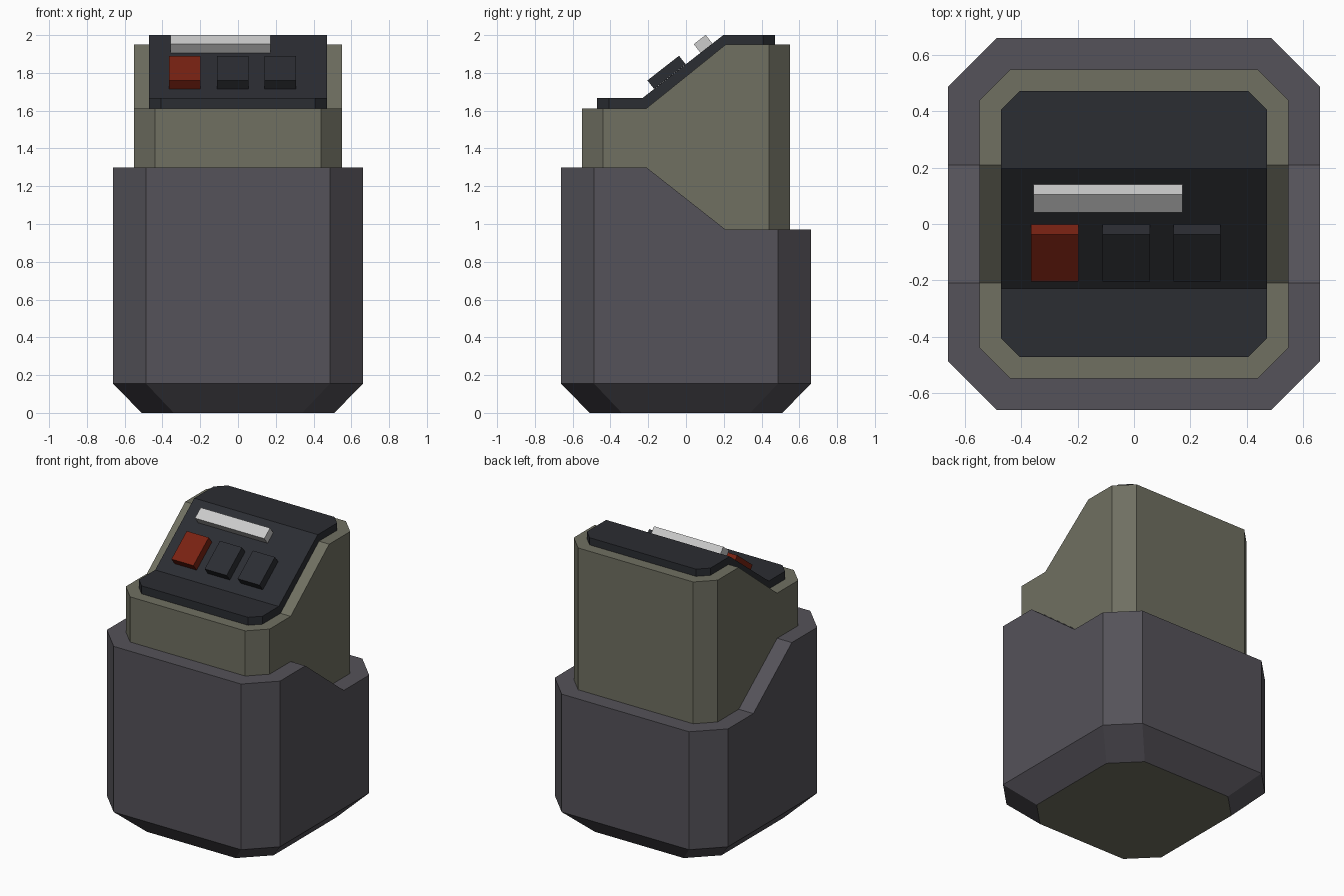
import bpy
import math

if "Cube" in bpy.data.objects:
    bpy.data.objects.remove(bpy.data.objects["Cube"])


def material(name, rgb):
    m = bpy.data.materials.new(name)
    m.diffuse_color = (*rgb, 1)
    m.use_nodes = True
    m.node_tree.nodes["Principled BSDF"].inputs["Base Color"].default_value = m.diffuse_color
    return m


SHELL = material("slate", (0.09, 0.085, 0.1))
OLIVE = material("olive", (0.16, 0.16, 0.12))
DARK = material("charcoal", (0.024, 0.026, 0.032))
RED = material("red", (0.19, 0.016, 0.006))


def ring(half, flat, z_front, z_back, a=-0.21, b=0.21):
    """Chamfered square with a height step ramping between y=a and y=b."""
    h, f, p, q = half, flat, z_front, z_back
    return [(-f, -h, p), (f, -h, p), (h, -f, p), (h, a, p), (h, b, q), (h, f, q),
            (f, h, q), (-f, h, q), (-h, f, q), (-h, b, q), (-h, a, p), (-h, -f, p)]


def loft(name, rings, mats, top=False, bottom=False):
    n = 12
    verts = [v for r in rings for v in r]
    faces = [(k * n + i, k * n + (i + 1) % n, (k + 1) * n + (i + 1) % n, (k + 1) * n + i)
             for k in range(len(rings) - 1) for i in range(n)]
    if top:
        o = (len(rings) - 1) * n
        for cap in ((0, 1, 2, 3, 10, 11), (3, 4, 9, 10), (4, 5, 6, 7, 8, 9)):
            faces.append([o + i for i in cap])
    if bottom:
        faces.append(list(range(n))[::-1])
    me = bpy.data.meshes.new(name)
    me.from_pydata(verts, [], faces)
    for m in mats:
        me.materials.append(m)
    if bottom:
        me.polygons[-1].material_index = len(mats) - 1
    ob = bpy.data.objects.new(name, me)
    bpy.context.collection.objects.link(ob)
    return ob


# Outer shell with bevelled foot and stepped rim; its underside is olive
loft("outer_shell", [ring(0.51, 0.34, 0, 0),
                     ring(0.662, 0.487, 0.155, 0.155),
                     ring(0.662, 0.487, 1.30, 0.97),
                     ring(0.55, 0.44, 1.30, 0.97)], [SHELL, OLIVE], bottom=True)

# Inner body rising out of the shell
loft("inner_body", [ring(0.55, 0.44, 1.30, 0.97),
                    ring(0.55, 0.44, 1.612, 1.95)], [OLIVE], top=True)

# Control panel plate following the body top
loft("control_panel", [ring(0.472, 0.407, 1.612, 1.95),
                       ring(0.472, 0.407, 1.667, 2.0, -0.23, 0.197)], [DARK], top=True)

# Buttons and handle bar lying on the panel slope
TILT = math.atan2(0.333, 0.427)


def slope_box(name, x0, x1, y, z, length, thick, mat=None):
    bpy.ops.mesh.primitive_cube_add(size=1, location=((x0 + x1) / 2, y, z),
                                    rotation=(TILT, 0, 0))
    ob = bpy.context.object
    ob.name = name
    ob.scale = (x1 - x0, length, thick)
    if mat:
        ob.data.materials.append(mat)


for name, x0, mat in (("red_button", -0.366, RED), ("middle_button", -0.112, DARK),
                      ("right_button", 0.14, DARK)):
    slope_box(name, x0, x0 + 0.168, -0.103, 1.803, 0.212, 0.057, mat)
slope_box("display_bar", -0.358, 0.172, 0.091, 1.953, 0.08, 0.06)
